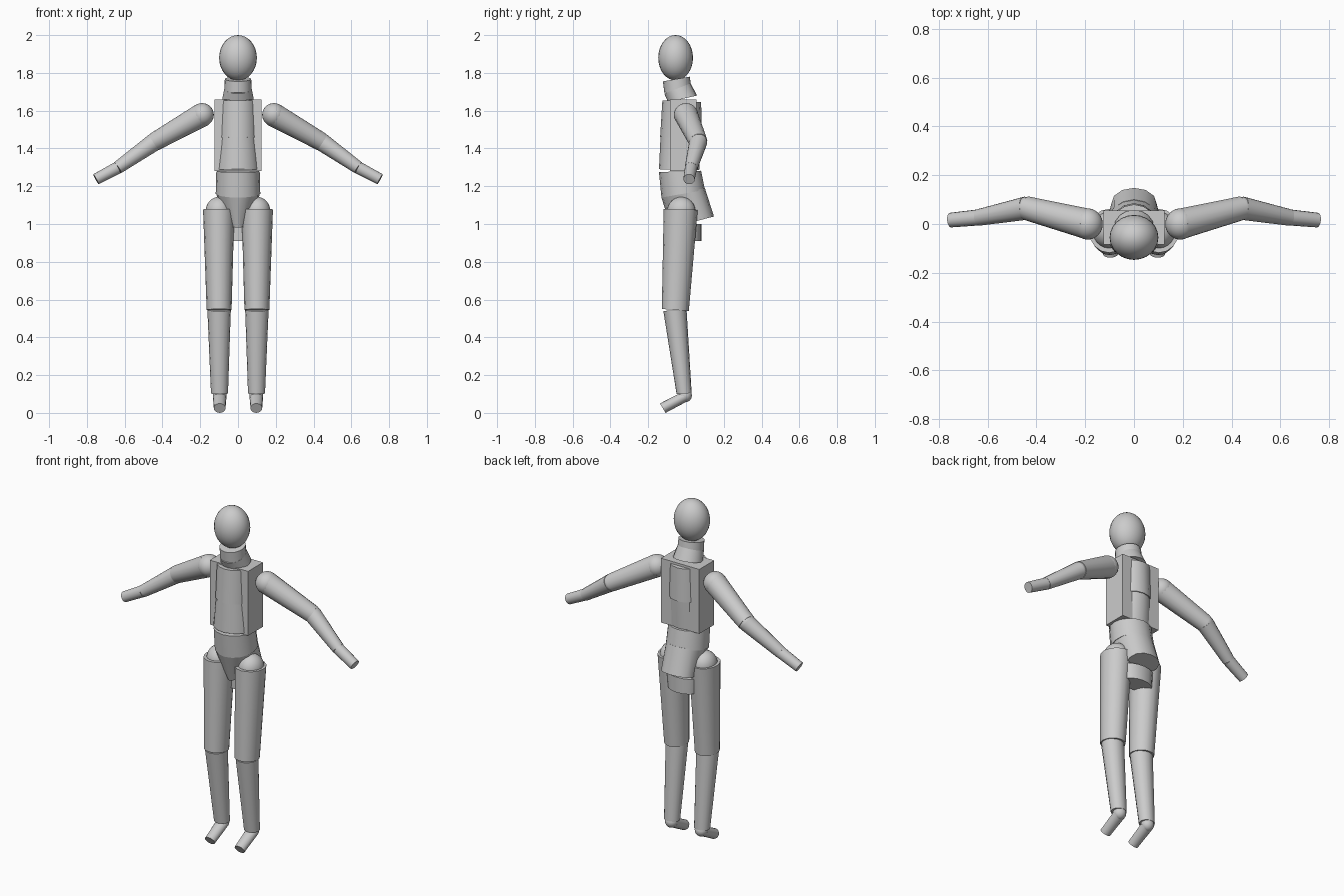
import bpy, bmesh, math
from mathutils import Vector

if "Cube" in bpy.data.objects:
    bpy.data.objects.remove(bpy.data.objects["Cube"])

grey = bpy.data.materials.new("plain_grey")
grey.diffuse_color = (0.6, 0.6, 0.6, 1)
grey.use_nodes = True
grey.node_tree.nodes["Principled BSDF"].inputs["Base Color"].default_value = grey.diffuse_color


def finish(bm, name):
    bmesh.ops.recalc_face_normals(bm, faces=bm.faces[:])
    me = bpy.data.meshes.new(name)
    bm.to_mesh(me)
    bm.free()
    ob = bpy.data.objects.new(name, me)
    bpy.context.collection.objects.link(ob)
    me.materials.append(grey)
    bpy.ops.object.select_all(action='DESELECT')
    ob.select_set(True)
    bpy.context.view_layer.objects.active = ob
    bpy.ops.object.shade_smooth_by_angle(angle=math.radians(40))
    return ob


def loft(name, rings):
    """Join rings of points into a capped solid."""
    bm = bmesh.new()
    loops = [[bm.verts.new(p) for p in ring] for ring in rings]
    n = len(loops[0])
    for a, b in zip(loops, loops[1:]):
        for i in range(n):
            j = (i + 1) % n
            bm.faces.new((a[i], a[j], b[j], b[i]))
    bm.faces.new(loops[0])
    bm.faces.new(loops[-1])
    return finish(bm, name)


def ring(front, back, w_front, w_back=None, x=0.0, n=16):
    """Oval spanning two (y, z) points, with its half width in x."""
    w_back = w_front if w_back is None else w_back
    pts = []
    for i in range(n):
        a = 2 * math.pi * i / n
        t = (1 + math.sin(a)) / 2
        w = w_front + (w_back - w_front) * t
        pts.append((x + math.cos(a) * w,
                    front[0] + (back[0] - front[0]) * t,
                    front[1] + (back[1] - front[1]) * t))
    return pts


def disc(center, axis, r, n=16):
    axis = Vector(axis).normalized()
    u = axis.cross(Vector((0, 1, 0))).normalized()
    v = axis.cross(u)
    return [Vector(center) + (u * math.cos(2 * math.pi * i / n) + v * math.sin(2 * math.pi * i / n)) * r
            for i in range(n)]


def ball(name, center, radii):
    bm = bmesh.new()
    bmesh.ops.create_uvsphere(bm, u_segments=24, v_segments=16, radius=1)
    for v in bm.verts:
        v.co = Vector([c + k * r for c, k, r in zip(center, v.co, radii)])
    return finish(bm, name)


def box(name, lo, hi):
    bm = bmesh.new()
    bmesh.ops.create_cube(bm, size=1)
    for v in bm.verts:
        v.co = Vector([a + (k + 0.5) * (b - a) for a, b, k in zip(lo, hi, v.co)])
    return finish(bm, name)


# head and neck
ball("head", (0, -0.055, 1.88), (0.1, 0.092, 0.12))
loft("upper_neck", [ring((-0.122, 1.755), (0.02, 1.78), 0.07),
                    ring((-0.115, 1.695), (0.03, 1.71), 0.072)])
loft("lower_neck", [ring((-0.115, 1.69), (0.025, 1.745), 0.072),
                    ring((-0.095, 1.645), (0.058, 1.68), 0.083)])

# torso
box("rib_cage", (-0.125, -0.085, 1.28), (0.125, 0.055, 1.66))
loft("upper_chest", [ring((-0.125, 1.655), (0.08, 1.645), 0.1),
                     ring((-0.137, 1.46), (0.085, 1.45), 0.105)])
loft("lower_chest", [ring((-0.135, 1.46), (0.08, 1.45), 0.1),
                     ring((-0.143, 1.29), (0.07, 1.285), 0.115)])
loft("waist", [ring((-0.143, 1.275), (0.08, 1.282), 0.115),
               ring((-0.13, 1.14), (0.1, 1.18), 0.118)])
loft("pelvis", [ring((-0.13, 1.14), (0.1, 1.19), 0.115, 0.115),
                ring((-0.08, 0.98), (0.148, 1.04), 0.04, 0.13)])
loft("seat", [ring((-0.03, 1.0), (0.083, 1.0), 0.1),
              ring((-0.03, 0.91), (0.083, 0.91), 0.09)])

for s, side in ((1, "left"), (-1, "right")):
    # leg
    x = 0.1 * s
    ball(side + "_hip", (x * 1.03, -0.025, 1.068), (0.068, 0.075, 0.075))
    loft(side + "_thigh", [ring((-0.118, 1.08), (0.062, 1.075), 0.083, x=x * 1.02),
                           ring((-0.128, 0.55), (0.015, 0.54), 0.066, x=x)])
    loft(side + "_shin", [ring((-0.12, 0.54), (0.003, 0.545), 0.062, x=x),
                          ring((-0.05, 0.1), (0.03, 0.105), 0.045, x=x * 0.98)])
    fx = x * 0.97
    ball(side + "_ankle", (fx, -0.005, 0.092), (0.036, 0.036, 0.036))
    loft(side + "_foot", [ring((-0.025, 0.108), (0.008, 0.062), 0.036, x=fx),
                          ring((-0.138, 0.05), (-0.108, 0.0), 0.031, x=fx)])

    # arm
    shoulder = Vector((0.19 * s, 0.0, 1.578))
    elbow = Vector((0.442 * s, 0.065, 1.435))
    wrist = Vector((0.637 * s, 0.027, 1.298))
    tip = Vector((0.752 * s, 0.016, 1.237))
    ball(side + "_shoulder", shoulder, (0.062, 0.064, 0.062))
    for name, a, b, ra, rb in (("upper_arm", shoulder, elbow, 0.063, 0.049),
                               ("forearm", elbow, wrist, 0.048, 0.034),
                               ("hand", wrist, tip, 0.033, 0.03)):
        loft(side + "_" + name, [disc(a, b - a, ra), disc(b, b - a, rb)])
    ball(side + "_elbow", elbow, (0.046, 0.046, 0.046))
